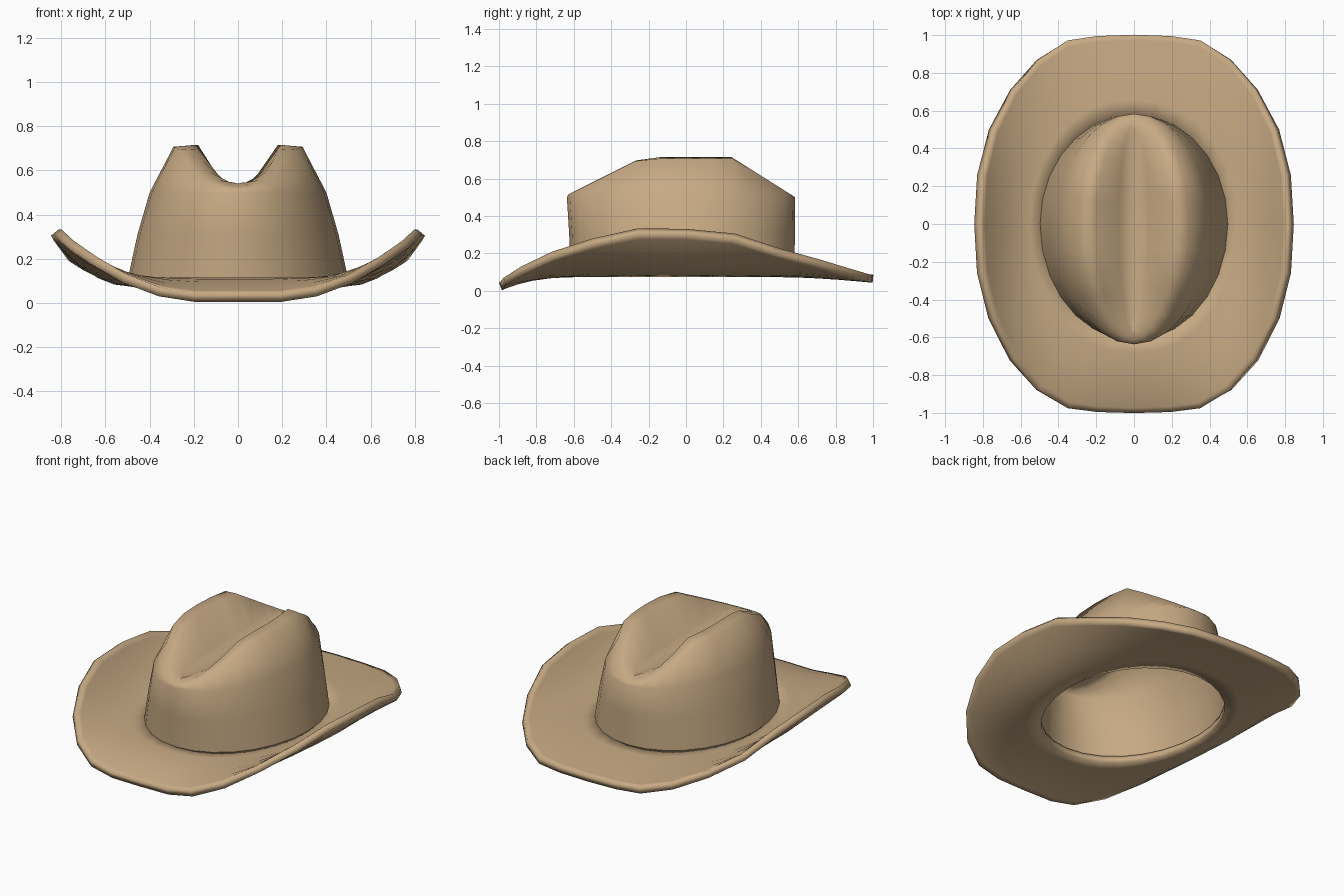
import bpy, bmesh, math

if "Cube" in bpy.data.objects:
    bpy.data.objects.remove(bpy.data.objects["Cube"])

N = 28
felt = bpy.data.materials.new("tan_felt")
felt.diffuse_color = (0.57, 0.40, 0.23, 1)
felt.use_nodes = True
felt.node_tree.nodes["Principled BSDF"].inputs["Base Color"].default_value = felt.diffuse_color


def loft(name, rings):
    """Skin a list of closed rings, smooth shaded."""
    bm = bmesh.new()
    rows = [[bm.verts.new(p) for p in r] for r in rings]
    for a, b in zip(rows, rows[1:]):
        for i in range(N):
            j = (i + 1) % N
            bm.faces.new((a[i], a[j], b[j], b[i]))
    bmesh.ops.remove_doubles(bm, verts=bm.verts, dist=0.0005)
    bmesh.ops.recalc_face_normals(bm, faces=bm.faces)
    if sum(f.normal.z * f.calc_area() for f in bm.faces) < 0:
        bmesh.ops.reverse_faces(bm, faces=bm.faces)
    me = bpy.data.meshes.new(name)
    bm.to_mesh(me)
    bm.free()
    me.materials.append(felt)
    ob = bpy.data.objects.new(name, me)
    bpy.context.collection.objects.link(ob)
    bpy.context.view_layer.objects.active = ob
    for o in bpy.context.selected_objects:
        o.select_set(False)
    ob.select_set(True)
    bpy.ops.object.shade_smooth_by_angle(angle=math.radians(100))
    return ob


def oval(a, front, back, zfun):
    """Egg-shaped ring starting at the front, height given by zfun(y)."""
    ring = []
    for i in range(N):
        t = 2 * math.pi * i / N
        c = math.cos(t)
        y = -front * c if c > 0 else -back * c
        ring.append((a * math.sin(t), y, zfun(y)))
    return ring


# Crown: walls, ridges that fall toward both ends, centre crease
def ridge(top):
    return lambda y: min(top, 0.51 + (y + 0.64) * 0.5, 0.50 + (0.585 - y) * 0.63)


crown = loft("crown", [
    oval(0.505, 0.615, 0.58, lambda y: 0.08),
    oval(0.455, 0.625, 0.582, lambda y: 0.31),
    oval(0.40, 0.637, 0.584, lambda y: 0.50),
    oval(0.292, 0.63, 0.575, ridge(0.707)),
    oval(0.20, 0.61, 0.56, ridge(0.715)),
    oval(0.08, 0.58, 0.53, ridge(0.545)),
    oval(0.0, 0.55, 0.50, lambda y: 0.525),
])

# Brim: outer edge as (x, y, z) from front centre to back centre
half = [(0, -0.993, 0.045), (0.2, -0.988, 0.045), (0.36, -0.97, 0.07),
        (0.52, -0.88, 0.13), (0.66, -0.72, 0.21), (0.77, -0.5, 0.285),
        (0.83, -0.26, 0.34), (0.845, 0, 0.338), (0.83, 0.26, 0.312),
        (0.77, 0.5, 0.23), (0.66, 0.71, 0.17), (0.52, 0.87, 0.12),
        (0.36, 0.97, 0.09), (0.2, 0.993, 0.085), (0, 1.0, 0.085)]
half = [(x * 0.982, y, z - 0.02) for x, y, z in half]
edge = half + [(-x, y, z) for x, y, z in half[-2:0:-1]]
hole = oval(0.485, 0.60, 0.57, lambda y: 0.095)
brim_rings = []
for s in (0, 0.2, 0.4, 0.6, 0.8, 0.93, 1):
    ring = []
    for h, e in zip(hole, edge):
        # the front dips late, the sides scoop up, the back slopes evenly
        p = 2.4 if e[1] < -0.95 else 1.4 if e[1] > 0.95 else 2.0
        ring.append((h[0] + (e[0] - h[0]) * s,
                     h[1] + (e[1] - h[1]) * s,
                     h[2] + (e[2] - h[2]) * s ** p))
    brim_rings.append(ring)
brim = loft("brim", brim_rings)
solid = brim.modifiers.new("thickness", "SOLIDIFY")
solid.thickness = 0.042
solid.offset = 0
